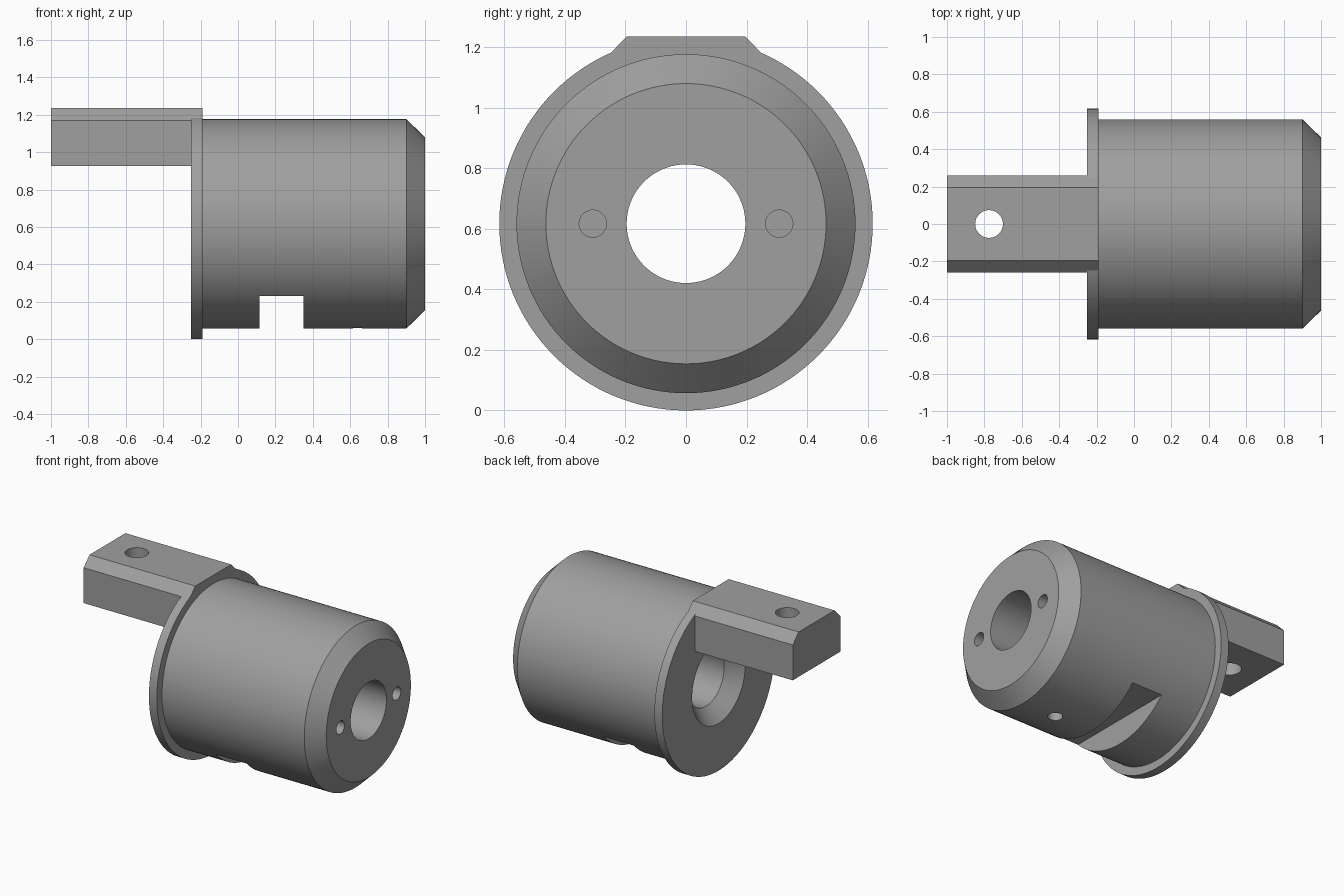
import bpy, bmesh, math
from mathutils import Matrix, Vector

if "Cube" in bpy.data.objects:
    bpy.data.objects.remove(bpy.data.objects["Cube"])

AXIS_Z = 0.617          # height of the turning axis
SEG = 128

steel = bpy.data.materials.new("grey steel")
steel.diffuse_color = (0.35, 0.35, 0.35, 1)
steel.use_nodes = True
steel.node_tree.nodes["Principled BSDF"].inputs["Base Color"].default_value = steel.diffuse_color


def make_object(name, bm):
    bmesh.ops.recalc_face_normals(bm, faces=bm.faces)
    mesh = bpy.data.meshes.new(name)
    bm.to_mesh(mesh)
    bm.free()
    mesh.materials.append(steel)
    ob = bpy.data.objects.new(name, mesh)
    bpy.context.collection.objects.link(ob)
    return ob


def lathe(name, profile):
    """Closed ring of (x, radius) points turned about the long axis."""
    bm = bmesh.new()
    rings = []
    for i in range(SEG):
        a = 2 * math.pi * i / SEG
        rings.append([bm.verts.new((x, r * math.sin(a), AXIS_Z + r * math.cos(a)))
                      for x, r in profile])
    n = len(profile)
    for i in range(SEG):
        p, q = rings[i], rings[(i + 1) % SEG]
        for j in range(n):
            k = (j + 1) % n
            bm.faces.new((p[j], p[k], q[k], q[j]))
    return make_object(name, bm)


def rod(name, centre, radius, length, axis):
    bm = bmesh.new()
    turn = Vector((0, 0, 1)).rotation_difference(Vector(axis)).to_matrix().to_4x4()
    bmesh.ops.create_cone(bm, cap_ends=True, segments=48, radius1=radius,
                          radius2=radius, depth=length,
                          matrix=Matrix.Translation(centre) @ turn)
    return make_object(name, bm)


def block(name, lo, hi):
    bm = bmesh.new()
    bmesh.ops.create_cube(bm, size=1)
    for v in bm.verts:
        v.co = [lo[i] + (v.co[i] + 0.5) * (hi[i] - lo[i]) for i in range(3)]
    return make_object(name, bm)


def cut(target, cutter):
    bpy.context.view_layer.objects.active = target
    mod = target.modifiers.new("cut", 'BOOLEAN')
    mod.operation = 'DIFFERENCE'
    mod.solver = 'EXACT'
    mod.object = cutter
    bpy.ops.object.modifier_apply(modifier=mod.name)
    bpy.data.objects.remove(cutter)


def smooth(ob):
    bpy.ops.object.select_all(action='DESELECT')
    ob.select_set(True)
    bpy.context.view_layer.objects.active = ob
    bpy.ops.object.shade_smooth_by_angle(angle=math.radians(25))


# Flanged sleeve with chamfered nose, bore and countersunk mouth
sleeve = lathe("flanged_sleeve", [
    (-0.25, 0.29), (-0.25, 0.617), (-0.19, 0.617), (-0.19, 0.56),
    (0.90, 0.56), (1.0, 0.463), (1.0, 0.196), (-0.155, 0.196)])

# Two blind pin holes in the nose face
for side in (-1, 1):
    cut(sleeve, rod("pin_hole", (1.0, side * 0.308, AXIS_Z), 0.045, 0.5, (1, 0, 0)))

# Slot across the underside and a radial screw hole
cut(sleeve, block("slot_cutter", (0.115, -0.8, -0.2), (0.35, 0.8, 0.23)))
cut(sleeve, rod("screw_hole", (0.64, 0, 0.2), 0.047, 0.6, (0, 0, 1)))
smooth(sleeve)

# Mounting lug: bar with chamfered upper edges, extruded along x
section = [(-0.26, 0.925), (0.26, 0.925), (0.26, 1.17),
           (0.196, 1.235), (-0.196, 1.235), (-0.26, 1.17)]
bm = bmesh.new()
ends = [[bm.verts.new((x, y, z)) for y, z in section] for x in (-1.0, -0.19)]
for end in ends:
    bm.faces.new(end)
for i in range(len(section)):
    j = (i + 1) % len(section)
    bm.faces.new((ends[0][i], ends[0][j], ends[1][j], ends[1][i]))
lug = make_object("mounting_lug", bm)
cut(lug, rod("lug_hole", (-0.775, 0, 1.08), 0.074, 0.6, (0, 0, 1)))
smooth(lug)
